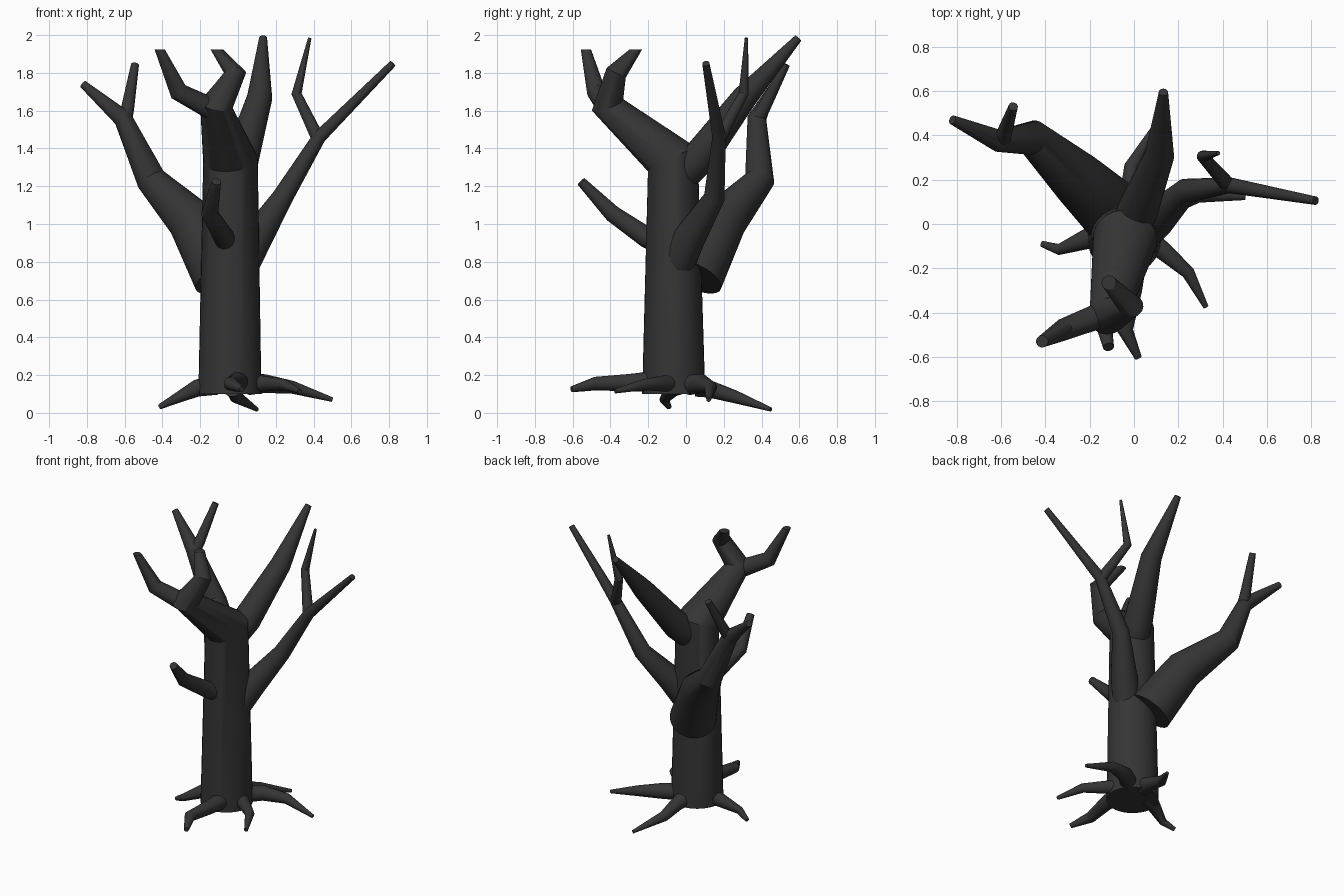
import bpy, bmesh, math
from mathutils import Vector

if "Cube" in bpy.data.objects:
    bpy.data.objects.remove(bpy.data.objects["Cube"])

SIDES = 24
bark = bpy.data.materials.new("bark")
bark.diffuse_color = (0.035, 0.035, 0.035, 1)
bark.use_nodes = True
bark.node_tree.nodes["Principled BSDF"].inputs["Base Color"].default_value = bark.diffuse_color


def limb(name, points, flat_end=False, flat_start=False, sides=SIDES):
    """Tapered, kinked tube through (x, y, z, radius) stations with flat caps."""
    pos = [Vector(p[:3]) for p in points]
    dirs = [(b - a).normalized() for a, b in zip(pos, pos[1:])]
    normals = [dirs[0]] + [(a + b).normalized() for a, b in zip(dirs, dirs[1:])] + [dirs[-1]]
    if flat_start:
        normals[0] = Vector((0, 0, 1))
    if flat_end:
        normals[-1] = Vector((0, 0, 1))
    bm = bmesh.new()
    rings = []
    u = normals[0].orthogonal().normalized()
    prev = normals[0]
    for p, n, pt in zip(pos, normals, points):
        u = prev.rotation_difference(n) @ u
        v = n.cross(u)
        rings.append([bm.verts.new(p + pt[3] * (math.cos(a) * u + math.sin(a) * v))
                      for a in (2 * math.pi * i / sides for i in range(sides))])
        prev = n
    for lo, hi in zip(rings, rings[1:]):
        for i in range(sides):
            j = (i + 1) % sides
            bm.faces.new((lo[i], lo[j], hi[j], hi[i]))
    bm.faces.new(rings[0][::-1])
    bm.faces.new(rings[-1])
    bmesh.ops.recalc_face_normals(bm, faces=bm.faces)
    me = bpy.data.meshes.new(name)
    bm.to_mesh(me)
    bm.free()
    me.materials.append(bark)
    ob = bpy.data.objects.new(name, me)
    bpy.context.collection.objects.link(ob)
    bpy.ops.object.select_all(action='DESELECT')
    ob.select_set(True)
    bpy.context.view_layer.objects.active = ob
    bpy.ops.object.shade_smooth_by_angle()


# Trunk, leaning forward at the crown and ending in a hooked branch
limb("trunk", [(-.043, -.065, .1, .167), (-.04, -.07, 1.34, .145), (-.115, -.415, 1.63, .088),
               (-.015, -.37, 1.8, .057), (-.113, -.265, 1.925, .033)],
     flat_start=True, flat_end=True, sides=32)
limb("crown_front_branch", [(-.12, -.40, 1.60, .06), (-.315, -.475, 1.70, .05),
                            (-.415, -.53, 1.925, .027)], flat_end=True)

# Rear upright branch
limb("rear_branch", [(-.01, .0, 1.28, .09), (.02, .07, 1.35, .092), (.115, .31, 1.67, .067), (.133, .595, 1.985, .021)])

# Thick left branch with its twig
limb("left_branch", [(-.09, .05, .72, .15), (-.25, .2, 1.02, .125), (-.46, .39, 1.235, .08),
                     (-.61, .375, 1.56, .05), (-.82, .47, 1.74, .021)])
limb("left_twig", [(-.60, .37, 1.55, .04), (-.585, .41, 1.61, .035), (-.545, .53, 1.845, .021)])

# Right branch with its twig
limb("right_branch", [(.03, -.04, .80, .09), (.10, .02, .93, .085), (.235, .15, 1.14, .056),
                      (.43, .175, 1.46, .036), (.82, .105, 1.85, .019)])
limb("right_twig", [(.42, .18, 1.46, .035), (.31, .305, 1.69, .027), (.38, .32, 1.985, .009)])

# Front stub
limb("front_stub", [(-.06, -.15, .90, .055), (-.075, -.21, .93, .055), (-.15, -.39, 1.055, .045),
                    (-.115, -.555, 1.225, .025)])

# Roots
roots = {
    "left_root": [(-.12, -.04, .15, .055), (-.22, -.07, .13, .045), (-.34, -.115, .07, .025), (-.415, -.09, .032, .014)],
    "right_root": [(.06, .02, .15, .055), (.14, .08, .155, .05), (.29, .13, .135, .034), (.5, .12, .07, .012)],
    "front_root": [(.0, -.18, .165, .055), (-.01, -.30, .16, .046), (-.04, -.48, .155, .036), (.02, -.605, .125, .016)],
    "back_root": [(-.03, .06, .14, .055), (-.02, .13, .125, .045), (-.01, .26, .085, .034), (.1, .45, .018, .011)],
    "front_right_root": [(.05, -.06, .155, .05), (.13, -.12, .155, .042), (.245, -.22, .15, .03), (.325, -.375, .115, .012)],
}
for name, pts in roots.items():
    limb(name, pts)
